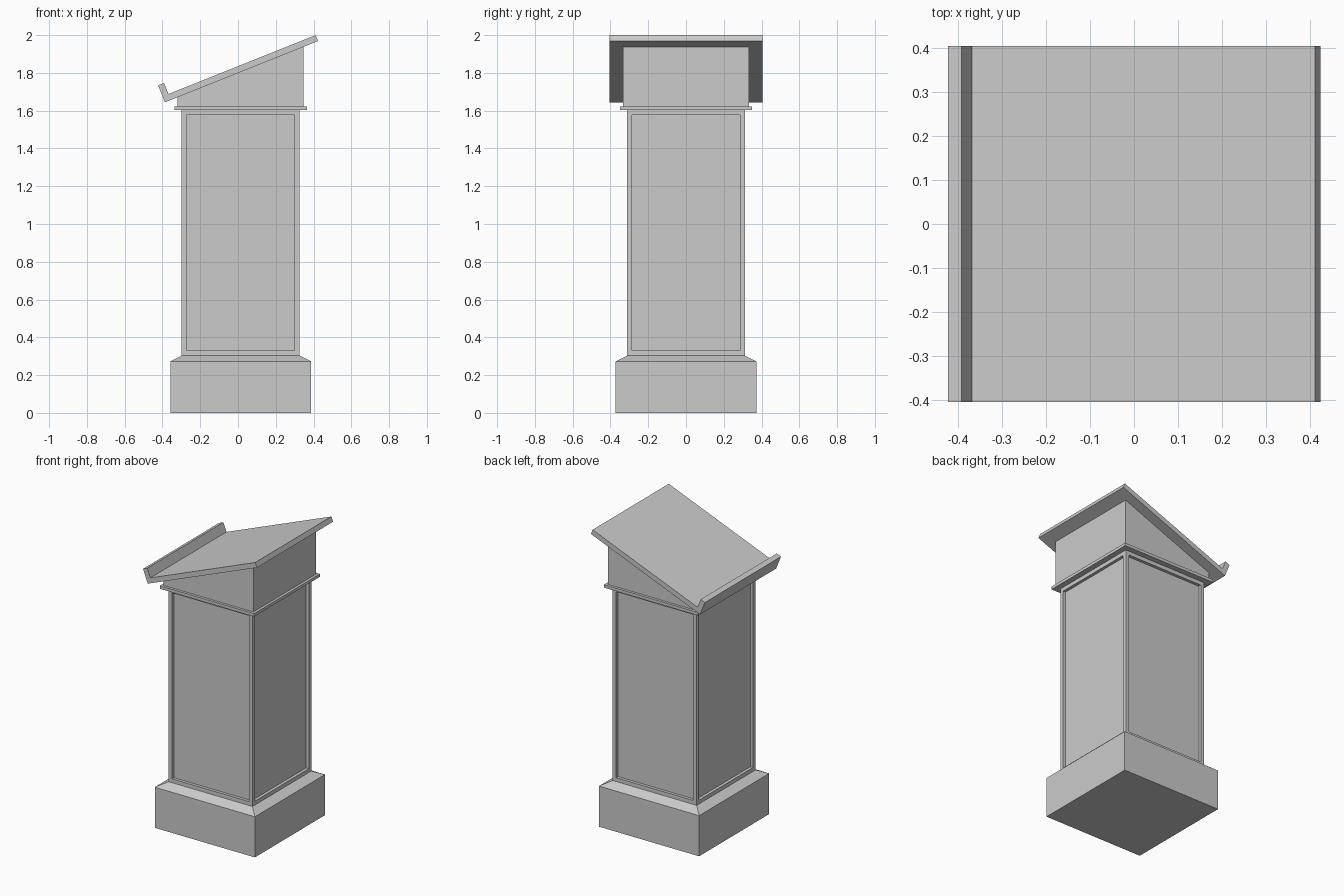
import bpy, bmesh
from mathutils import Vector

if "Cube" in bpy.data.objects:
    bpy.data.objects.remove(bpy.data.objects["Cube"])

CX = 0.014  # body sits slightly off the desk's centre


def finish(name, bm):
    bmesh.ops.recalc_face_normals(bm, faces=bm.faces)
    mesh = bpy.data.meshes.new(name)
    bm.to_mesh(mesh)
    bm.free()
    obj = bpy.data.objects.new(name, mesh)
    bpy.context.collection.objects.link(obj)
    return obj


def stack(bm, rings):
    """Closed square solid through (half_width, z) rings."""
    loops = [[bm.verts.new((CX + sx * h, sy * h, z))
              for sx, sy in ((-1, -1), (1, -1), (1, 1), (-1, 1))]
             for h, z in rings]
    for a, b in zip(loops, loops[1:]):
        for i in range(4):
            j = (i + 1) % 4
            bm.faces.new((a[i], a[j], b[j], b[i]))
    bm.faces.new(loops[0][::-1])
    bm.faces.new(loops[-1])
    bm.normal_update()


def extrude_profile(name, points, half_depth):
    """Solid from an xz profile, centred on y = 0."""
    bm = bmesh.new()
    face = bm.faces.new([bm.verts.new((x, -half_depth, z)) for x, z in points])
    new = bmesh.ops.extrude_face_region(bm, geom=[face], use_keep_orig=True)["geom"]
    bmesh.ops.translate(bm, vec=(0, 2 * half_depth, 0),
                        verts=[v for v in new if isinstance(v, bmesh.types.BMVert)])
    return finish(name, bm)


# Plinth with sloped shoulder
bm = bmesh.new()
stack(bm, [(0.372, 0), (0.372, 0.273), (0.312, 0.303)])
finish("plinth", bm)

# Column with a recessed panel on every side
bm = bmesh.new()
stack(bm, [(0.312, 0.303), (0.312, 1.603)])
for face in [f for f in bm.faces if abs(f.normal.z) < 0.5]:
    inward = -face.normal.copy()
    bmesh.ops.inset_individual(bm, faces=[face], thickness=0.037)
    new = bmesh.ops.extrude_discrete_faces(bm, faces=[face])["faces"][0]
    bmesh.ops.translate(bm, vec=inward * 0.02, verts=new.verts)
finish("panelled_column", bm)

# Thin moulding
bm = bmesh.new()
stack(bm, [(0.35, 1.603), (0.35, 1.623)])
finish("moulding", bm)

# Desk board with lip: profile laid out along the slope
origin = Vector((-0.387, 1.644))
u = Vector((0.9285, 0.3714))
n = Vector((-0.3714, 0.9285))
L, T, LIP = 0.873, 0.034, 0.097
board = [origin + u * a + n * b for a, b in
         ((0, 0), (L, 0), (L, T), (T, T), (T, LIP), (0, LIP))]
extrude_profile("desk_board", board, 0.404)

# Wedge box carrying the board
def under(x):
    return origin.y + (x - origin.x) * 0.4

x0, x1 = CX - 0.333, CX + 0.333
extrude_profile("wedge_box", [(x0, 1.623), (x1, 1.623), (x1, under(x1)), (x0, under(x0))], 0.333)
